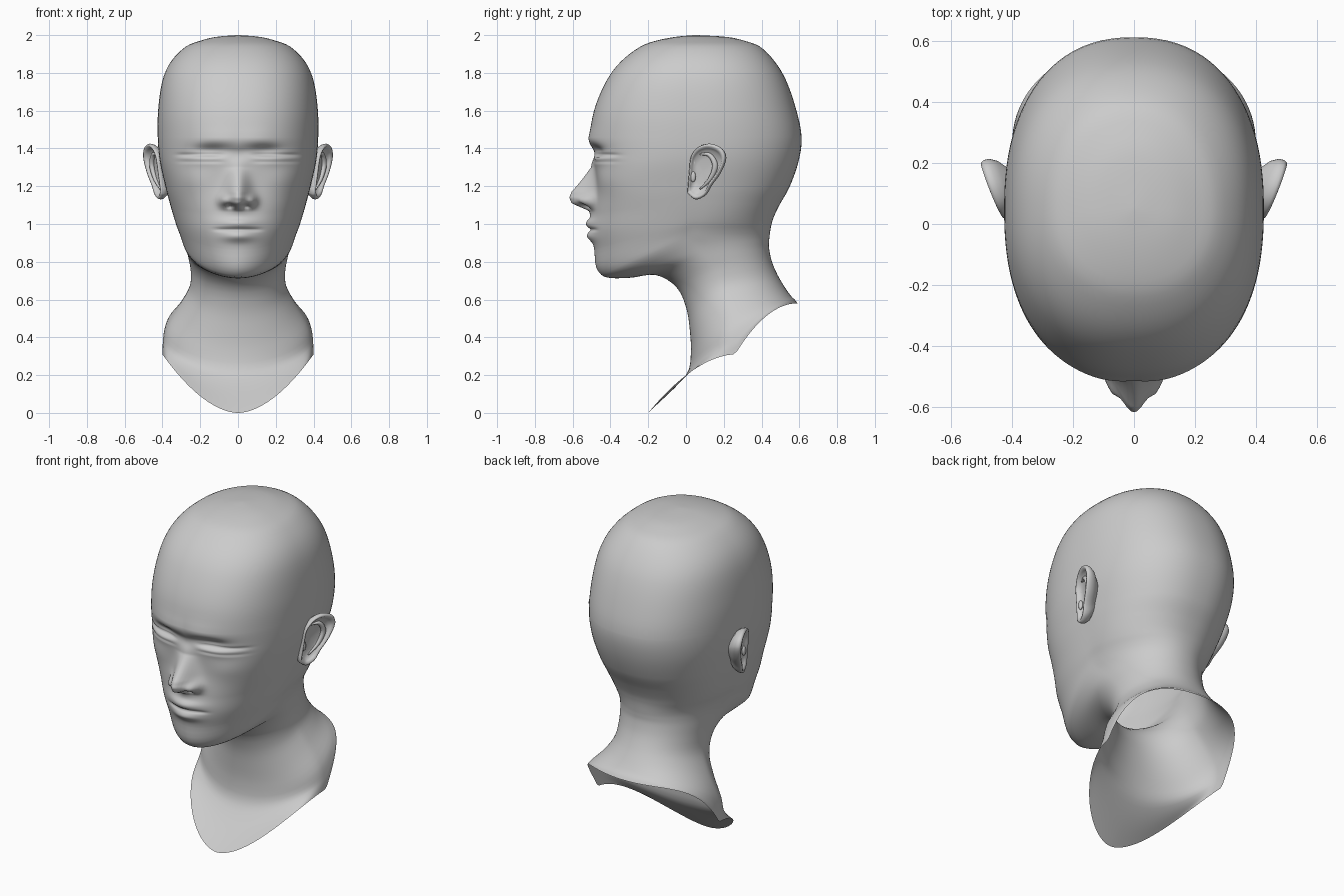
import bpy, bmesh, math
from mathutils import Vector

cube = bpy.data.objects.get("Cube")
if cube:
    bpy.data.objects.remove(cube)

grey = bpy.data.materials.new("plain grey")
grey.use_nodes = True
colour = (0.6, 0.6, 0.6, 1)
grey.diffuse_color = colour
grey.node_tree.nodes["Principled BSDF"].inputs["Base Color"].default_value = colour


def finish(name, bm, mirror=False):
    """Turn a bmesh into a smooth grey object."""
    bmesh.ops.recalc_face_normals(bm, faces=bm.faces)
    mesh = bpy.data.meshes.new(name)
    bm.to_mesh(mesh)
    bm.free()
    obj = bpy.data.objects.new(name, mesh)
    bpy.context.collection.objects.link(obj)
    mesh.materials.append(grey)
    mesh.polygons.foreach_set("use_smooth", [True] * len(mesh.polygons))
    if mirror:
        obj.modifiers.new("mirror", "MIRROR").use_mirror_merge = False


def loft(bm, rings):
    """Join closed rings of points with quads."""
    loops = [[bm.verts.new(p) for p in ring] for ring in rings]
    for a, b in zip(loops, loops[1:]):
        for i in range(len(a)):
            j = (i + 1) % len(a)
            bm.faces.new((a[i], a[j], b[j], b[i]))
    return loops


def spline(points, steps):
    """Smooth path through points; steps(a, b) is the sample count per span."""
    pts = [Vector(p) for p in points]
    t = [0.0]
    for a, b in zip(pts, pts[1:]):
        t.append(t[-1] + (b - a).length)
    last = len(pts) - 1
    tang = []
    for i in range(len(pts)):
        lo, hi = max(i - 1, 0), min(i + 1, last)
        tang.append((pts[hi] - pts[lo]) / (t[hi] - t[lo]))
    out = []
    for i in range(last):
        n, d = steps(pts[i], pts[i + 1]), t[i + 1] - t[i]
        for k in range(n):
            u = k / n
            h = u * u * (3 - 2 * u)
            out.append(pts[i] * (1 - h) + pts[i + 1] * h
                       + tang[i] * (d * u * (1 - u) ** 2)
                       - tang[i + 1] * (d * u * u * (1 - u)))
    return out + [pts[-1]]


def bump(v, centre, size, power=2):
    return math.exp(-(abs(v - centre) / size) ** power)


def ramp(v, table):
    """Linear lookup in a falling table of (key, value)."""
    if v >= table[0][0]:
        return table[0][1]
    for (a, p), (b, q) in zip(table, table[1:]):
        if v >= b:
            return p + (q - p) * (a - v) / (a - b)
    return table[-1][1]


# Cranium rows: height, front y, back y, half width
cranium = [(2, .04, .06, .01), (1.99, -.06, .22, .12), (1.97, -.16, .31, .2),
           (1.94, -.24, .39, .275), (1.86, -.345, .47, .355), (1.76, -.42, .53, .4),
           (1.6, -.487, .585, .423), (1.46, -.506, .612, .425),
           (1.34, -.488, .598, .415), (1.2, -.475, .55, .385)]
rows = [(f, z, .05, z, w, b, z) for z, f, b, w in cranium]
# Jaw, neck and collar rows: front y z, side y z, half width, back y z
rows += [(-.49, 1.06, .05, 1.12, .363, .495, 1.1), (-.5, .96, .045, 1.06, .345, .466, 1.04),
         (-.485, .86, .035, 1.01, .328, .453, 1), (-.475, .77, .025, .97, .311, .447, .97),
         (-.43, .72, .02, .935, .298, .443, .94), (-.3, .715, .07, .88, .277, .44, .91),
         (-.16, .73, .12, .82, .262, .44, .87), (-.05, .665, .17, .75, .25, .455, .8),
         (0, .56, .2, .67, .255, .485, .73), (.02, .44, .22, .58, .3, .52, .67),
         (.025, .3, .25, .46, .375, .555, .62), (0, .2, .26, .38, .395, .575, .6),
         (-.2, 0, .26, .31, .4, .59, .58)]

nose_height = [(1.39, 0), (1.3, .02), (1.225, .083), (1.17, .13), (1.14, .138),
               (1.11, .122), (1.09, .075), (1.07, .025), (1.03, 0)]
nose_width = [(1.38, .045), (1.25, .055), (1.13, .065)]


def relief(x, z):
    """Forward push of the face at a point."""
    x = abs(x)
    d = ramp(z, nose_height) * bump(x, 0, ramp(z, nose_width))
    d += .04 * bump(x, .075, .026) * bump(z, 1.125, .03)   # nostril wings
    d -= .04 * bump(x, .04, .018) * bump(z, 1.095, .014)   # nostrils
    d += .012 * bump(x, .08, .14) * bump(z, 1.45, .045)    # brow
    d -= .012 * bump(x, 0, .05) * bump(z, 1.365, .035)     # nose root
    d -= .03 * bump(x, .14, .09) * bump(z, 1.39, .03)      # eye socket
    d += .008 * bump(x, .2, .09) * bump(z, 1.34, .03)      # eyelid
    eye = bump(x, .2, .12, 6)
    d -= eye * (.013 * bump(z, 1.366, .008) + .006 * bump(z, 1.33, .007))
    d += .01 * bump(x, .24, .1) * bump(z, 1.23, .07)       # cheekbone
    d += .032 * bump(x, 0, .09) * bump(z, 1.005, .032)     # upper lip
    d += .026 * bump(x, 0, .08) * bump(z, .935, .028)      # lower lip
    d -= .012 * bump(x, 0, .12, 6) * bump(z, .97, .008)    # mouth line
    return d


def row_steps(a, b):
    face = a[1] < 1.5 and b[1] > .85
    length = math.hypot(a[0] - b[0], a[1] - b[1])
    return max(3, int(length / (.007 if face else .03)))


HALF = 60
angles = [math.pi * (i / HALF) ** 1.4 for i in range(HALF + 1)]
angles += [-a for a in reversed(angles[1:-1])]

# Head and neck as one open skin
rings = []
for fy, fz, sy, sz, w, by, bz in spline(rows, row_steps):
    low = min(max((.6 - sz) / .29, 0), 1) ** 2
    # Squareness of the front half: full cheeks, narrow chin, pointed collar
    front_power = (2.1 + .25 * bump(fz, 1.6, .45) + .45 * bump(fz, 1.22, .16)
                   - .25 * bump(fz, .76, .13) - .3 * low)
    back_power = 2.1 + .2 * bump(sz, 1.5, .45, 4)
    ring = []
    for a in angles:
        s, c = math.sin(a), math.cos(a)
        front = c > 0
        power = front_power if front else back_power
        x = math.copysign(abs(s) ** (2 / power), s) * w
        k = min(abs(c) ** (2 / power), 1)
        kz = k ** (1 + .8 * low) if front else 1 - (1 - k) ** (1 + low)
        ey, ez = (fy, fz) if front else (by, bz)
        y, z = sy + (ey - sy) * k, sz + (ez - sz) * kz
        if front and .8 < z < 1.6:
            y -= relief(x, z) * min(max((-.15 - y) / .1, 0), 1)
        ring.append((x, y, z))
    rings.append(ring)
bm = bmesh.new()
loops = loft(bm, rings)
bm.faces.new(loops[0])
finish("head_and_neck", bm)


# Ears: a dished shell with a rolled rim
def ear_point(y, z, h):
    x = .415 + (y - .03) * .39 + (z - 1.28) * .1
    return Vector((x + .91 * h, y - .41 * h, z))


outline = [(.01, 1.16), (.05, 1.13), (.1, 1.15), (.13, 1.2), (.18, 1.27), (.21, 1.35),
           (.19, 1.4), (.13, 1.425), (.07, 1.41), (.03, 1.36), (.02, 1.28), (.01, 1.16)]
rim = spline(outline, lambda a, b: 4)[:-1]
layers = [(.5, -.07), (.85, -.04), (.97, -.018), (1, 0), (.97, .012), (.9, .013),
          (.83, .002), (.75, -.012), (.45, -.018), (.02, -.02)]
bm = bmesh.new()
loops = loft(bm, [[ear_point(.08 + (p[0] - .08) * s, 1.28 + (p[1] - 1.28) * s, h)
                   for p in rim] for s, h in layers])
bm.faces.new(loops[-1])
finish("ears", bm, mirror=True)

# Inner ear fold, a tapered tube
path = spline([(.07, 1.37), (.12, 1.365), (.15, 1.31), (.125, 1.24), (.07, 1.185)],
              lambda a, b: 5)
bm = bmesh.new()
tube = []
for i, p in enumerate(path):
    q, r = path[min(i + 1, len(path) - 1)], path[max(i - 1, 0)]
    side = Vector((-(q - r)[1], (q - r)[0])).normalized()
    size = .004 + .01 * math.sin(math.pi * i / (len(path) - 1))
    tube.append([ear_point(*(p + side * size * math.cos(t)), -.01 + size * math.sin(t))
                 for t in [math.tau * k / 10 for k in range(10)]])
ends = loft(bm, tube)
bm.faces.new(ends[0])
bm.faces.new(ends[-1])
finish("ear_folds", bm, mirror=True)

# Small flap in front of the ear canal
bm = bmesh.new()
bmesh.ops.create_uvsphere(bm, u_segments=14, v_segments=8, radius=.016)
bmesh.ops.scale(bm, vec=(.6, .9, 1.8), verts=bm.verts)
bmesh.ops.translate(bm, vec=ear_point(.035, 1.25, -.006), verts=bm.verts)
finish("ear_flaps", bm, mirror=True)
